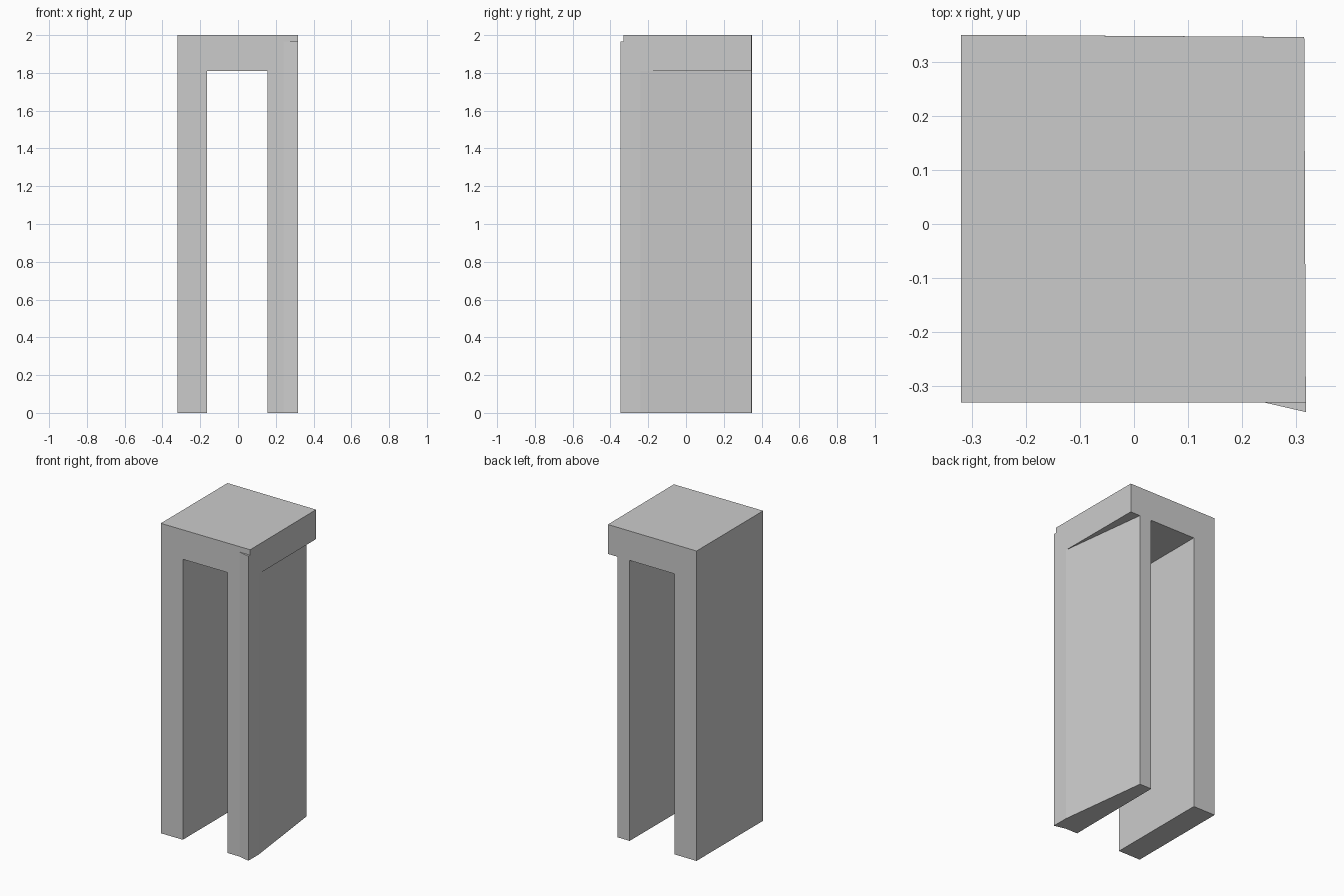
import bpy

if "Cube" in bpy.data.objects:
    bpy.data.objects.remove(bpy.data.objects["Cube"])


def build(name, verts, faces):
    mesh = bpy.data.meshes.new(name)
    mesh.from_pydata(verts, [], faces)
    mesh.update()
    obj = bpy.data.objects.new(name, mesh)
    bpy.context.collection.objects.link(obj)
    return obj


def prism(name, plan, z0, z1, bottom=True, top=True, skip=()):
    """Upright prism from a counter-clockwise plan; skipped walls stay open."""
    n = len(plan)
    verts = [(x, y, z) for z in (z0, z1) for x, y in plan]
    faces = [(i, (i + 1) % n, n + (i + 1) % n, n + i) for i in range(n) if i not in skip]
    if bottom:
        faces.append(tuple(reversed(range(n))))
    if top:
        faces.append(tuple(range(n, 2 * n)))
    return build(name, verts, faces)


H, BEAM, NOTCH = 2.0, 1.81, 1.965
FRONT = -0.33


def back_y(x):
    # back edge is very slightly skewed
    return 0.35 - 0.0063 * (x + 0.32)


def back_x(x):
    # right side tapers slightly towards the back
    return x - 0.003 if x > 0.3 else x


# Left leg and top beam: one profile run front to back
profile = [(-0.32, 0), (-0.163, 0), (-0.163, BEAM), (0.318, BEAM), (0.318, H), (-0.32, H)]
n = len(profile)
verts = [(x, FRONT, z) for x, z in profile]
verts += [(back_x(x), back_y(x), z) for x, z in profile]
faces = [tuple(range(n)), tuple(reversed(range(n, 2 * n)))]
faces += [(i, n + i, n + (i + 1) % n, (i + 1) % n) for i in range(n) if i != 2]
build("left_leg_and_beam", verts, faces)

# Right leg: skewed plan, thinner at the back
corner = (0.318, -0.348)
bend = (0.24, FRONT)
side = (0.3176, -0.24)
back_out = (0.245, back_y(0.245))
back_in = (0.16, back_y(0.16))
front_in = (0.157, FRONT)
prism("right_leg", [front_in, bend, corner, side, back_out, back_in], 0, BEAM, top=False)

# Sliver of the right leg that pokes out in front of the beam
prism("right_leg_corner", [bend, corner, (0.318, FRONT)], BEAM, NOTCH, bottom=False, skip=(2,))

# Beam underside: the opening, and the overhang beside the right leg
opening = [(-0.163, FRONT), (-0.163, back_y(-0.163)), back_in, front_in]
overhang = [side, back_out, (0.315, back_y(0.318))]
under = [(x, y, BEAM) for x, y in opening + overhang]
build("beam_underside", under, [(0, 1, 2, 3), (4, 5, 6)])
